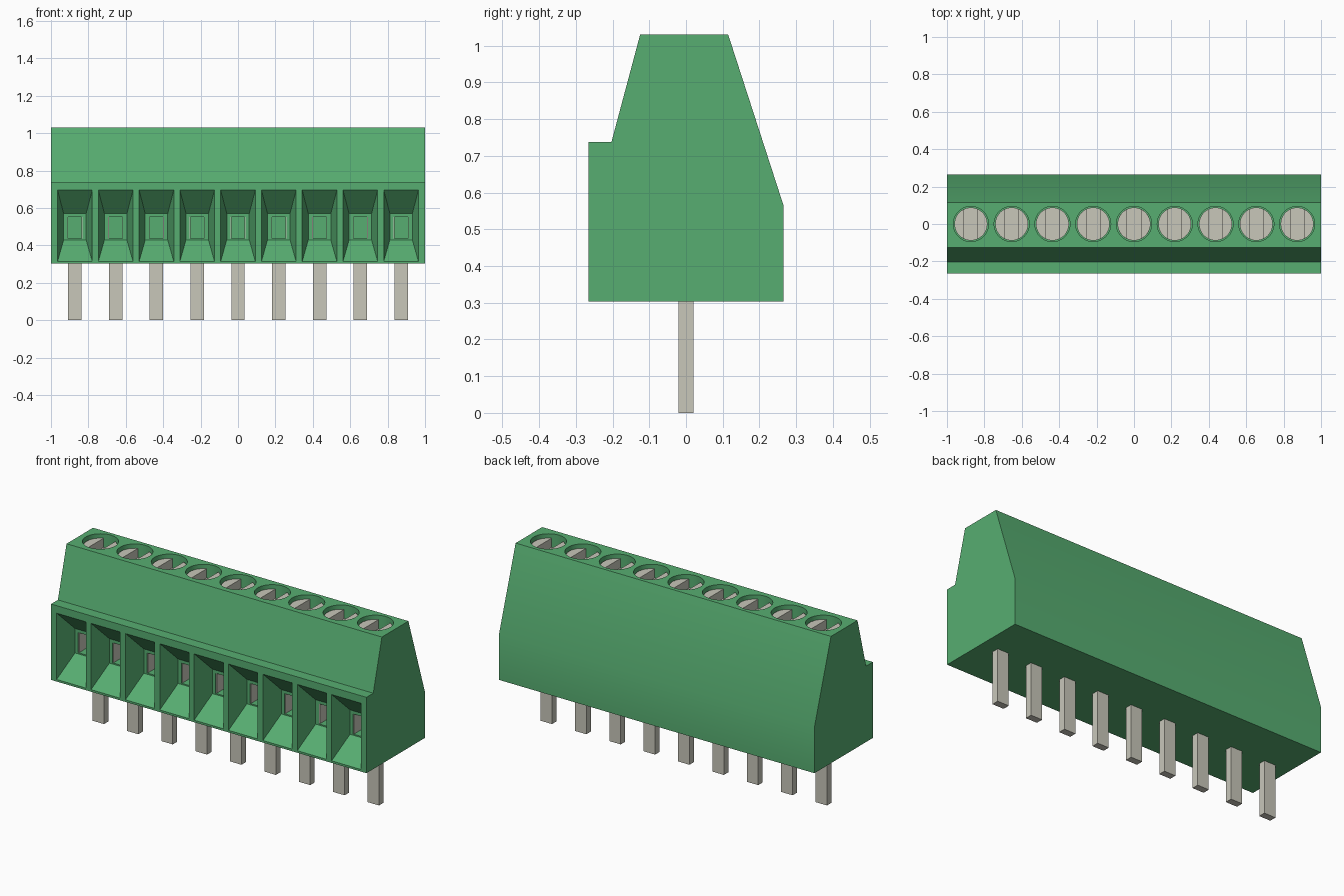
import bpy, bmesh, math

if "Cube" in bpy.data.objects:
    bpy.data.objects.remove(bpy.data.objects["Cube"])

WAYS, PITCH = 9, 0.218
CENTRES = [(i - (WAYS - 1) / 2) * PITCH for i in range(WAYS)]
FRONT, BASE, TOP = -0.265, 0.303, 1.03


def material(name, colour):
    m = bpy.data.materials.new(name)
    m.use_nodes = True
    m.diffuse_color = (*colour, 1)
    m.node_tree.nodes["Principled BSDF"].inputs["Base Color"].default_value = (*colour, 1)
    return m


green = material("green plastic", (0.095, 0.42, 0.165))
metal = material("grey metal", (0.58, 0.57, 0.49))


def loft(bm, rings):
    """Skin a list of equal-length point rings and cap both ends."""
    loops = [[bm.verts.new(p) for p in ring] for ring in rings]
    n = len(loops[0])
    for a, b in zip(loops, loops[1:]):
        for i in range(n):
            j = (i + 1) % n
            bm.faces.new((a[i], a[j], b[j], b[i]))
    bm.faces.new(loops[0][::-1])
    bm.faces.new(loops[-1])


def prism(bm, outline, z0, z1):
    loft(bm, [[(x, y, z) for x, y in outline] for z in (z0, z1)])


def box(bm, x0, x1, y0, y1, z0, z1):
    prism(bm, [(x0, y0), (x1, y0), (x1, y1), (x0, y1)], z0, z1)


def arc(cx, radius, start, end, steps):
    return [(cx + radius * math.cos(start + (end - start) * k / steps),
             radius * math.sin(start + (end - start) * k / steps))
            for k in range(steps + 1)]


def finish(name, bm, mat):
    bmesh.ops.recalc_face_normals(bm, faces=bm.faces)
    mesh = bpy.data.meshes.new(name)
    bm.to_mesh(mesh)
    bm.free()
    mesh.materials.append(mat)
    ob = bpy.data.objects.new(name, mesh)
    bpy.context.collection.objects.link(ob)
    return ob


def cut(target, cutter):
    mod = target.modifiers.new("cut", "BOOLEAN")
    mod.operation, mod.solver, mod.object = "DIFFERENCE", "EXACT", cutter
    bpy.context.view_layer.objects.active = target
    bpy.ops.object.modifier_apply(modifier=mod.name)
    bpy.data.objects.remove(cutter)


def smooth(ob):
    bpy.ops.object.select_all(action="DESELECT")
    ob.select_set(True)
    bpy.context.view_layer.objects.active = ob
    bpy.ops.object.shade_smooth_by_angle(angle=math.radians(25))


# Housing: side profile swept along x
profile = [(FRONT, BASE), (-FRONT, BASE), (-FRONT, 0.567), (0.115, TOP),
           (-0.125, TOP), (-0.203, 0.738), (FRONT, 0.738)]
bm = bmesh.new()
loft(bm, [[(x, y, z) for y, z in profile] for x in (-1, 1)])
housing = finish("housing", bm, green)

# Wire entries: tapered funnel, then a smaller straight pocket
FUNNEL, POCKET = FRONT + 0.12, FRONT + 0.22
HALF = 0.04


def entry_ring(cx, half, y, z0, z1):
    return [(cx - half, y, z0), (cx + half, y, z0), (cx + half, y, z1), (cx - half, y, z1)]


bm = bmesh.new()
for cx in CENTRES:
    loft(bm, [entry_ring(cx, 0.0925, FRONT - 0.02, 0.315, 0.695),
              entry_ring(cx, 0.0925, FRONT, 0.315, 0.695),
              entry_ring(cx, 0.06, FUNNEL, 0.43, 0.57),
              entry_ring(cx, HALF, FUNNEL, 0.437, 0.552),
              entry_ring(cx, HALF, POCKET, 0.437, 0.552)])
cut(housing, finish("entry_cutter", bm, green))

# Round screw wells in the top
bm = bmesh.new()
for cx in CENTRES:
    prism(bm, arc(cx, 0.094, 0, math.tau, 40)[:-1], 0.9, TOP + 0.02)
cut(housing, finish("well_cutter", bm, green))
smooth(housing)

# Metal cheeks lining each pocket
bm = bmesh.new()
for cx in CENTRES:
    for side in (-1, 1):
        x = cx + side * (HALF - 0.002)
        box(bm, x - 0.002, x + 0.002, FUNNEL + 0.004, POCKET, 0.437, 0.552)
finish("clamp_cheeks", bm, metal)

# Slotted screws: a disc with two raised segments beside the slot
R, SLOT = 0.088, 0.0365
bm = bmesh.new()
for cx in CENTRES:
    prism(bm, arc(cx, R, 0, math.tau, 40)[:-1], 0.89, 0.955)
    edge = math.acos(SLOT / R)
    for turn in (0, math.pi):
        prism(bm, arc(cx, R, turn - edge, turn + edge, 14), 0.955, 1.008)
smooth(finish("screws", bm, metal))

# Solder pins
bm = bmesh.new()
for cx in CENTRES:
    box(bm, cx - 0.036, cx + 0.036, -0.02, 0.02, 0, BASE + 0.02)
finish("pins", bm, metal)
